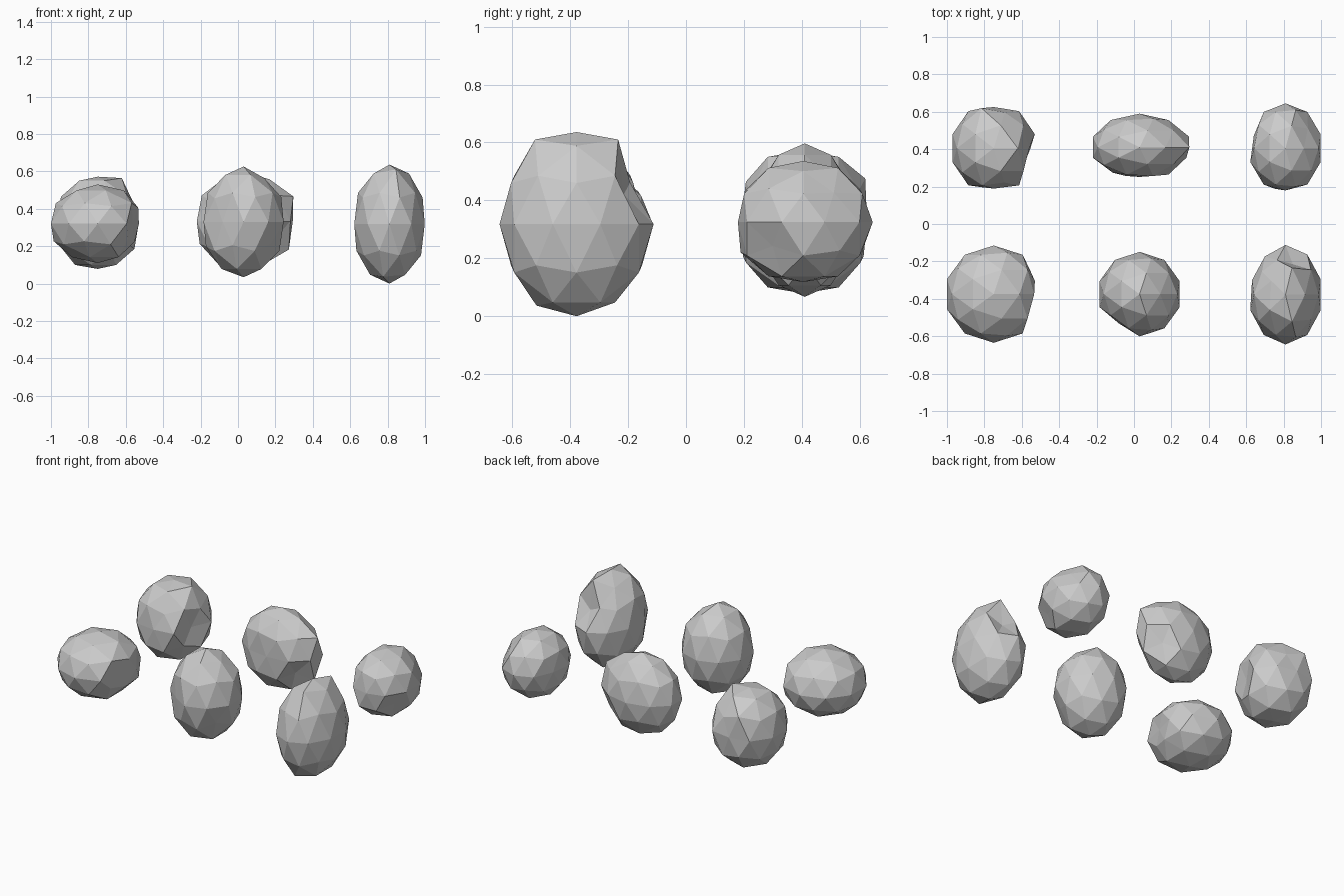
import bpy
from mathutils import Vector


def rock(name, centre, radii, bumps):
    """Low-poly ellipsoid stone; bumps = (direction, factor) moves the nearest vertex in or out."""
    bpy.ops.mesh.primitive_ico_sphere_add(subdivisions=2, radius=1, location=centre)
    ob = bpy.context.object
    ob.name = name
    verts = ob.data.vertices
    unit = [v.co.normalized() for v in verts]
    for direction, factor in bumps:
        d = Vector(direction).normalized()
        i = max(range(len(unit)), key=lambda k: unit[k].dot(d))
        verts[i].co = unit[i] * factor
    for v in verts:
        v.co = Vector(a * b for a, b in zip(v.co, radii))
    return ob


# Wide low stone, front left
rock("rock_front_left", (-0.75, -0.375, 0.32), (0.263, 0.26, 0.21), [
    ((.95, -.31, 0), .75), ((.95, .31, 0), .88), ((.72, -.53, -.45), .85),
    ((.894, 0, .447), .92), ((.85, 0, -.526), .88)])

# Tall stone, front middle
rock("rock_front_middle", (0.03, -0.375, 0.33), (0.225, 0.226, 0.296), [
    ((-.588, -.809, 0), .85), ((.72, -.53, -.45), .88), ((-.276, -.85, -.447), .94),
    ((.426, .309, .85), .93), ((-.72, -.53, .447), .95)])

# Tallest stone with a chipped crest, front right
rock("rock_front_right", (0.81, -0.378, 0.318), (0.198, 0.266, 0.318), [
    ((.1625, .5, .85), 1.08), ((.1625, -.5, .85), 1.08), ((-.162, -.5, -.85), 1.04),
    ((.276, .85, .447), .72), ((-.263, .809, .526), .86), ((-.72, .53, .447), .88),
    ((-.95, .31, 0), .95), ((-.426, .309, .85), .9), ((-.588, .809, 0), .95)])

# Rounded stone with dented sides, back left
rock("rock_back_left", (-0.75, 0.405, 0.325), (0.231, 0.245, 0.265), [
    ((0, 1, 0), .9), ((0, -1, 0), .88), ((.95, -.31, 0), .74),
    ((.263, .809, .526), 1.08), ((-.263, .809, .526), 1.08),
    ((0, 0, 1), .93), ((.426, .309, .85), 1.06), ((.276, .85, .447), .92),
    ((.894, 0, .447), .92), ((.72, -.53, -.45), .9), ((.276, -.85, .447), .88),
    ((0, 0, -1), .93)])

# Narrow stone with a side spur, back middle
rock("rock_back_middle", (0.03, 0.41, 0.332), (0.263, 0.18, 0.265), [
    ((.894, 0, .447), 1.13), ((.85, 0, -.526), 1.08), ((.72, -.53, -.45), .82),
    ((.72, .53, -.45), .82), ((.95, .31, 0), 1.05), ((0, -1, 0), .88),
    ((-.588, -.809, 0), .93)])

# Small low stone, back right
rock("rock_back_right", (0.81, 0.405, 0.325), (0.198, 0.24, 0.22), [
    ((0, 0, 1), .96), ((0, 0, -1), .94), ((-.95, .31, 0), .9), ((.72, -.53, -.45), .84),
    ((-.276, -.85, -.447), 1.06), ((0, -1, 0), .94), ((.688, .5, .526), .88),
    ((.426, .309, .85), .94)])
